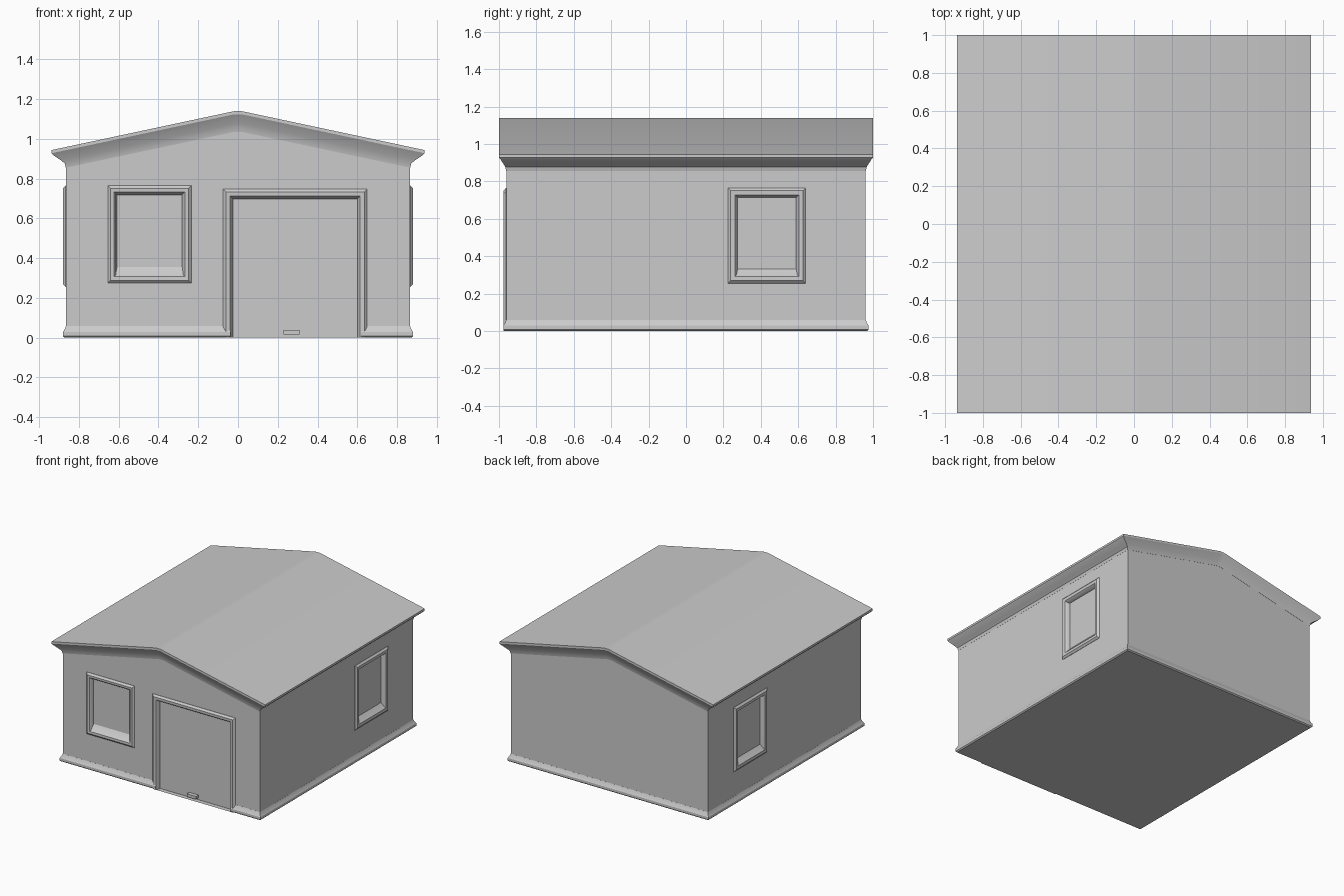
import bpy, bmesh, math

if "Cube" in bpy.data.objects:
    bpy.data.objects.remove(bpy.data.objects["Cube"])

SLOPE = 0.213
RIDGE = 0.02


def loft(name, rings, smooth=30):
    """Closed solid skinned through matching point rings, capped in strips."""
    bm = bmesh.new()
    vs = [[bm.verts.new(p) for p in ring] for ring in rings]
    n = len(vs[0])
    for a, b in zip(vs, vs[1:]):
        for i in range(n):
            j = (i + 1) % n
            bm.faces.new((a[i], a[j], b[j], b[i]))
    for r in (vs[0], vs[-1]):
        for i in range(n // 2 - 1):
            bm.faces.new((r[i], r[i + 1], r[n - 2 - i], r[n - 1 - i]))
    bmesh.ops.recalc_face_normals(bm, faces=bm.faces)
    me = bpy.data.meshes.new(name)
    bm.to_mesh(me)
    bm.free()
    ob = bpy.data.objects.new(name, me)
    bpy.context.collection.objects.link(ob)
    if smooth:
        bpy.ops.object.select_all(action='DESELECT')
        ob.select_set(True)
        bpy.context.view_layer.objects.active = ob
        bpy.ops.object.shade_smooth_by_angle(angle=math.radians(smooth))
    return ob


def gable_ring(hx, hy, eave, slope=SLOPE):
    """Rectangle in plan whose height follows the gable."""
    xs = (-hx, -RIDGE, RIDGE, hx)
    pts = [(x, -hy, eave + slope * (hx - abs(x))) for x in xs]
    return pts + [(x, hy, z) for x, _, z in reversed(pts)]


def box(name, x0, x1, y0, y1, z0, z1):
    return loft(name, [[(x0, y0, z), (x1, y0, z), (x1, y1, z), (x0, y1, z)]
                       for z in (z0, z1)], 0)


def cut(target, cutter):
    m = target.modifiers.new("opening", 'BOOLEAN')
    m.operation = 'DIFFERENCE'
    m.solver = 'EXACT'
    m.object = cutter
    cutter.hide_render = True
    cutter.hide_viewport = True


def framed_panel(name, place, rect, inset, sill=0.0, grounded=False):
    """Raised surround that slopes in to a sunken panel."""
    u0, u1, v0, v1 = rect

    def ring(t, d, s=0.0):
        b = v0 if grounded else v0 + t + s
        return [place(u, v, d) for u, v in
                ((u0 + t, b), (u1 - t, b), (u1 - t, v1 - t), (u0 + t, v1 - t))]

    return loft(name, [ring(0, -0.04), ring(0, 0.002), ring(0.014, 0.015),
                       ring(inset - 0.008, 0.013), ring(inset, 0.004),
                       ring(inset + 0.006, -0.022, sill)])


# Main shell: walls, plinth and roof with coved eaves
walls = loft("walls", [gable_ring(0.865, 0.96, 0.01, 0),
                       gable_ring(0.865, 0.96, 0.875)])
plinth = loft("plinth", [gable_ring(hx, hy, z, 0) for hx, hy, z in (
    (0.872, 0.968, 0.0), (0.881, 0.977, 0.008), (0.881, 0.977, 0.028),
    (0.872, 0.968, 0.042), (0.8655, 0.9605, 0.06))])
loft("roof", [gable_ring(hx, hy, z) for hx, hy, z in (
    (0.866, 0.961, 0.855), (0.872, 0.966, 0.877), (0.89, 0.975, 0.892),
    (0.925, 0.99, 0.915), (0.938, 1.0, 0.928), (0.938, 1.0, 0.944))])


# Wall-plane mappings: u along the wall, v up, d outward
def front(u, v, d):
    return (u, -0.96 - d, v)


# Openings in the walls and plinth
door_hole = box("door_cutter", -0.038, 0.618, -1.1, -0.93, -0.1, 0.705)
cut(walls, door_hole)
cut(plinth, door_hole)
cut(walls, box("front_window_cutter", -0.62, -0.27, -1.1, -0.93, 0.30, 0.735))

# Front door and front window
framed_panel("garage_door", front, (-0.075, 0.65, 0.0, 0.748), 0.043, grounded=True)
framed_panel("front_window", front, (-0.655, -0.235, 0.275, 0.765), 0.04, sill=0.035)
box("door_handle", 0.23, 0.31, -0.97, -0.935, 0.015, 0.038)

# Matching side windows
for side, label in ((1, "right"), (-1, "left")):
    def wall(u, v, d, s=side):
        return (s * (0.865 + d), u, v)
    cut(walls, box(label + "_window_cutter", *sorted((side * 0.835, side * 1.1)),
                   0.26, 0.605, 0.295, 0.725))
    framed_panel(label + "_window", wall, (0.225, 0.64, 0.255, 0.765), 0.045, sill=0.025)
